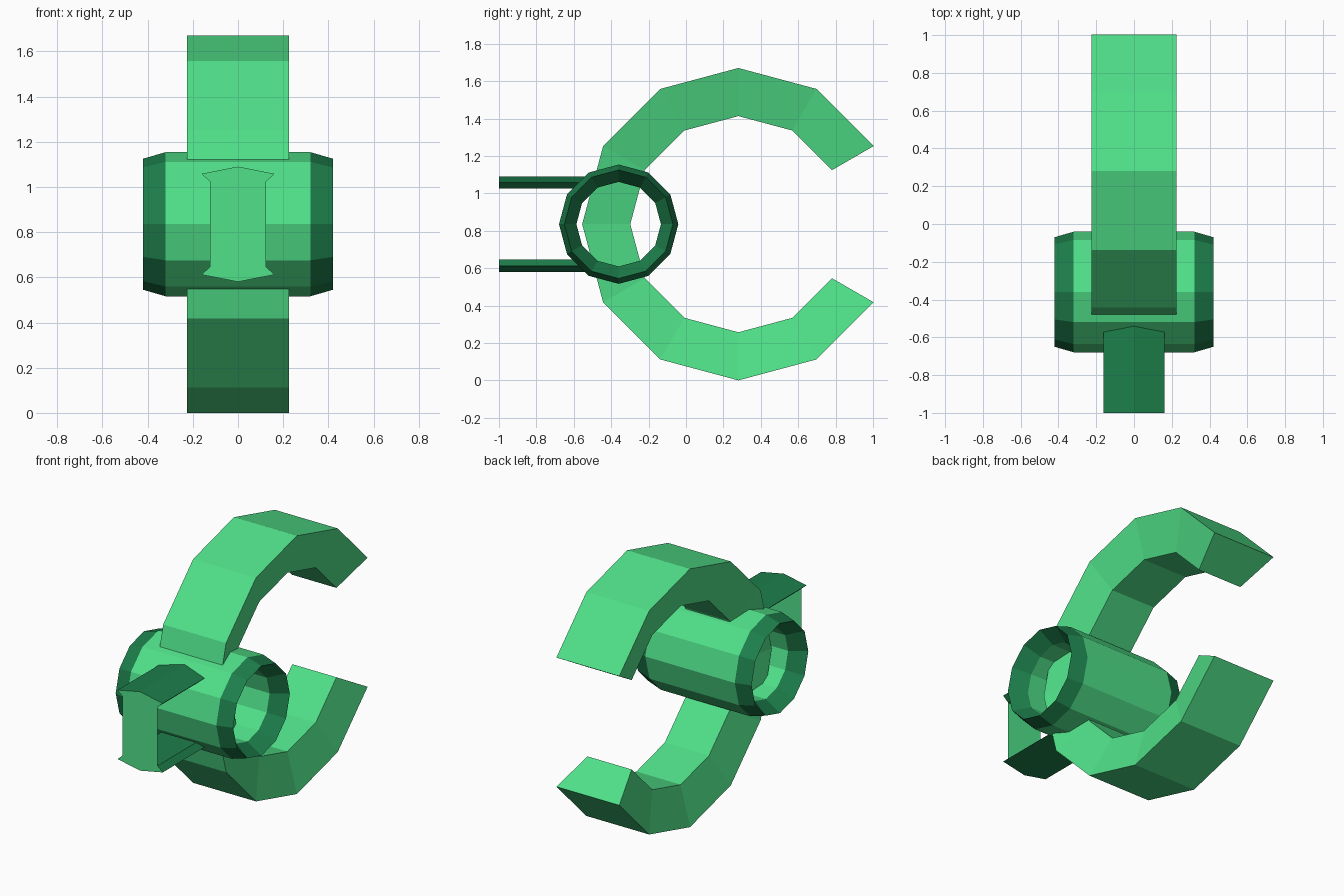
import bpy, bmesh, math

if "Cube" in bpy.data.objects:
    bpy.data.objects.remove(bpy.data.objects["Cube"])

MID = 0.835  # height of the mirror plane shared by every part


def material(name, rgb):
    m = bpy.data.materials.new(name)
    m.diffuse_color = (*rgb, 1)
    m.use_nodes = True
    m.node_tree.nodes["Principled BSDF"].inputs["Base Color"].default_value = m.diffuse_color
    return m


LIGHT = material("light_green", (0.08, 0.75, 0.25))
DARK = material("dark_green", (0.012, 0.21, 0.07))


def finish(name, bm, mats):
    bmesh.ops.recalc_face_normals(bm, faces=bm.faces)
    me = bpy.data.meshes.new(name)
    bm.to_mesh(me)
    bm.free()
    for m in mats:
        me.materials.append(m)
    ob = bpy.data.objects.new(name, me)
    bpy.context.collection.objects.link(ob)
    return ob


def sweep(name, profile, cy, angles, closed, mats, dark_edges=()):
    """Turn an (x, radius) profile about an axis parallel to x."""
    bm = bmesh.new()
    rings = [[bm.verts.new((x, cy + r * math.cos(a), MID + r * math.sin(a)))
              for x, r in profile] for a in map(math.radians, angles)]
    n = len(profile)
    pairs = list(zip(rings, rings[1:]))
    if closed:
        pairs.append((rings[-1], rings[0]))
    for p, q in pairs:
        for i in range(n):
            j = (i + 1) % n
            f = bm.faces.new((p[i], p[j], q[j], q[i]))
            f.material_index = int(i in dark_edges)
    if not closed:
        bm.faces.new(rings[0])
        bm.faces.new(rings[-1])
    return finish(name, bm, mats)


# Open C-shaped hook, narrower on its inner side
sweep("hook", [(-0.158, 0.578), (0.158, 0.578), (0.225, 0.835), (-0.225, 0.835)],
      0.28, range(30, 331, 30), False, [LIGHT])

# Twelve-sided sleeve around the hook, with darker bevelled end rings
sweep("sleeve", [(-0.32, 0.319), (0.32, 0.319), (0.42, 0.29), (0.32, 0.226),
                 (-0.32, 0.226), (-0.42, 0.29)],
      -0.36, range(0, 360, 30), True, [LIGHT, DARK], (1, 2, 4, 5))

# Two ridged bracket arms, mirrored about the middle height
ARM = [(-0.125, 0.19), (0.125, 0.19), (0.162, 0.223), (0, 0.255), (-0.162, 0.223)]
for name, s in (("upper_arm", 1), ("lower_arm", -1)):
    bm = bmesh.new()
    front, back = [[bm.verts.new((x, y, MID + s * h)) for x, h in ARM]
                   for y in (-1.0, -0.52)]
    for i in range(5):
        j = (i + 1) % 5
        bm.faces.new((front[i], front[j], back[j], back[i]))
    bm.faces.new(back)
    cap = bm.faces.new(front)
    cap.material_index = 1
    finish(name, bm, [DARK, LIGHT])

# Thin upright plate joining the arms at the front
bm = bmesh.new()
bm.faces.new([bm.verts.new((x, -1.0, MID + h)) for x, h in
              ((-0.125, -0.19), (0.125, -0.19), (0.125, 0.19), (-0.125, 0.19))])
finish("front_plate", bm, [LIGHT])
